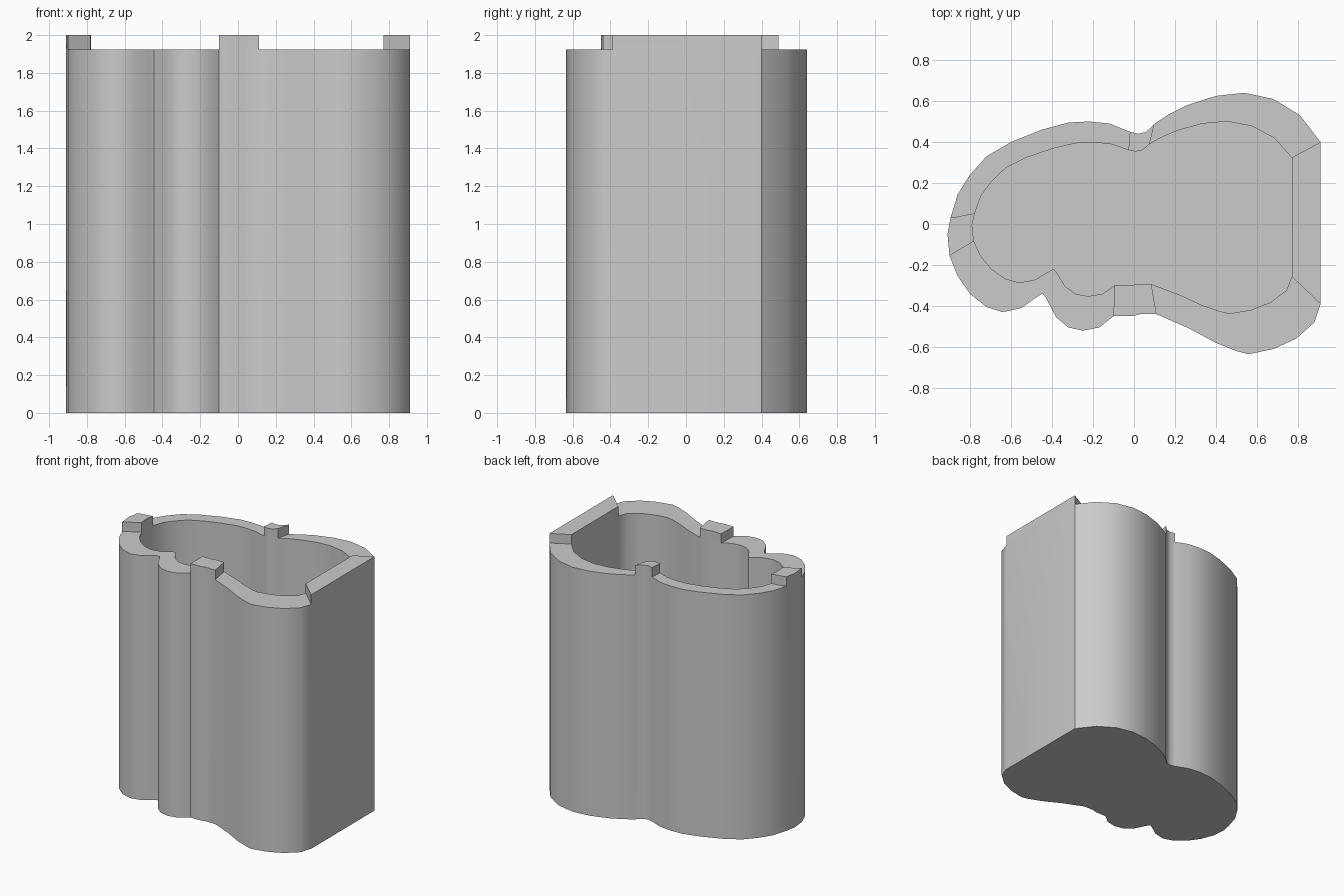
import bpy
import bmesh
import math
from mathutils import Vector

cube = bpy.data.objects.get("Cube")
if cube:
    bpy.data.objects.remove(cube, do_unlink=True)

RIM_HEIGHT = 1.925
TAB_HEIGHT = 2.0
FLOOR_HEIGHT = 0.1

# Outer outline in hundredths, counter-clockwise, grouped by lobe
flat_side = [(91, -39), (91, 40)]
back_right_lobe = [(81, 53), (68, 61), (54, 64), (40, 62.5), (26, 58), (17, 53.5)]
back_notch = [(10, 49), (6, 45), (2, 44), (-2, 45)]
back_left_lobe = [(-12, 49), (-22, 50), (-32, 49.5), (-45, 46), (-60, 40),
                  (-72, 33), (-80, 24), (-86, 14.5)]
left_end = [(-89.5, 3), (-91, -5), (-90, -15.5)]
front_left_lobe = [(-86, -25.5), (-80, -34), (-72, -40.5), (-64, -43),
                   (-55, -41), (-46.5, -35), (-44.5, -34), (-43, -36)]
front_bump = [(-38, -45.5), (-32, -50.5), (-25, -52), (-17, -50.5)]
front_step = [(-10, -45), (-1, -45), (3, -44), (11, -44)]
front_right_lobe = [(27, -51), (40, -58), (50, -62), (56, -63.5),
                    (68, -61), (79, -56), (88, -48)]

# Each section is paired with whether it carries a raised tab
sections = [
    (flat_side, True), (back_right_lobe, False), (back_notch, True),
    (back_left_lobe, False), (left_end, True), (front_left_lobe, False),
    (front_bump, False), (front_step, True), (front_right_lobe, False),
]

outline, tab_segments = [], set()
for points, has_tab in sections:
    start = len(outline)
    outline += [Vector((x, y)) / 100 for x, y in points]
    if has_tab:
        tab_segments.update(range(start, len(outline) - 1))

# The cavity is a squeezed and shifted copy of the outer outline
cavity = [Vector((p.x * 0.857 - 0.01, p.y * 0.735 + 0.03)) for p in outline]


def add_ring(bm, points, height):
    return [bm.verts.new((p.x, p.y, height)) for p in points]


def bridge(bm, lower, upper):
    count = len(lower)
    return [bm.faces.new((lower[i], lower[(i + 1) % count],
                          upper[(i + 1) % count], upper[i]))
            for i in range(count)]


# Container body: outer wall, rim, inner wall, floor and underside
bm = bmesh.new()
outer_base = add_ring(bm, outline, 0)
outer_rim = add_ring(bm, outline, RIM_HEIGHT)
inner_rim = add_ring(bm, cavity, RIM_HEIGHT)
inner_base = add_ring(bm, cavity, FLOOR_HEIGHT)
bridge(bm, outer_base, outer_rim)
rim_faces = bridge(bm, outer_rim, inner_rim)
bridge(bm, inner_rim, inner_base)
bm.faces.new(inner_base)
bm.faces.new(list(reversed(outer_base)))

# Raised tabs along the rim
tabs = [rim_faces[i] for i in sorted(tab_segments)]
raised = bmesh.ops.extrude_face_region(bm, geom=tabs)
bmesh.ops.delete(bm, geom=[f for f in tabs if f.is_valid], context="FACES_ONLY")
for item in raised["geom"]:
    if isinstance(item, bmesh.types.BMVert):
        item.co.z = TAB_HEIGHT
bmesh.ops.recalc_face_normals(bm, faces=bm.faces)

mesh = bpy.data.meshes.new("container")
bm.to_mesh(mesh)
bm.free()
container = bpy.data.objects.new("container", mesh)
bpy.context.collection.objects.link(container)

# Plain grey material
grey = bpy.data.materials.new("light_grey")
grey.use_nodes = True
colour = (0.6, 0.6, 0.6, 1)
grey.diffuse_color = colour
grey.node_tree.nodes["Principled BSDF"].inputs["Base Color"].default_value = colour
mesh.materials.append(grey)

# Smooth walls with crisp corners
bpy.ops.object.select_all(action="DESELECT")
container.select_set(True)
bpy.context.view_layer.objects.active = container
bpy.ops.object.shade_smooth_by_angle(angle=math.radians(35))
